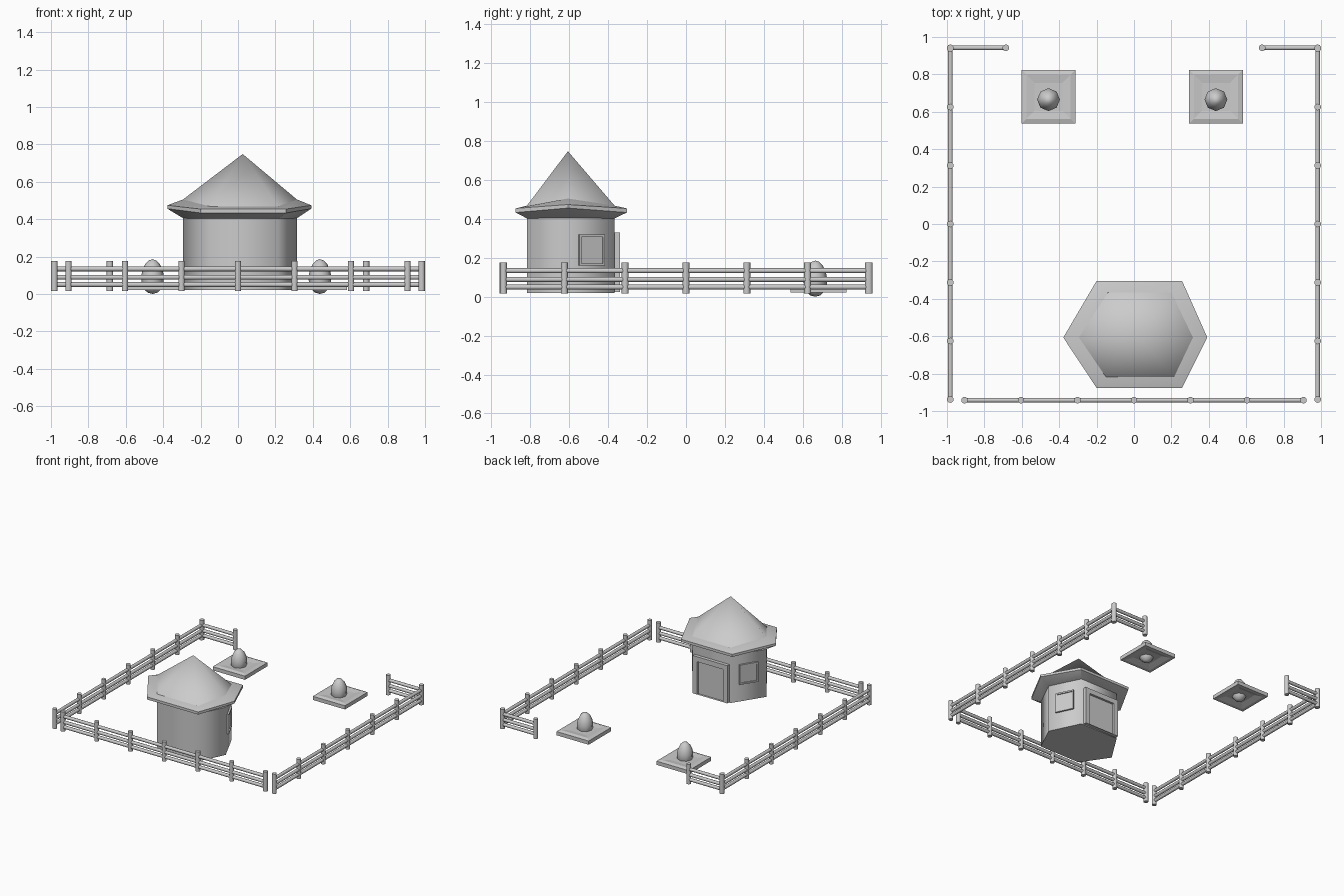
import bpy, bmesh, math
from mathutils import Vector, Matrix

if "Cube" in bpy.data.objects:
    bpy.data.objects.remove(bpy.data.objects["Cube"])


def finish(name, bm, angle):
    """Turn a bmesh into an object, smooth below the given angle (degrees)."""
    bmesh.ops.recalc_face_normals(bm, faces=bm.faces)
    me = bpy.data.meshes.new(name)
    bm.to_mesh(me)
    bm.free()
    ob = bpy.data.objects.new(name, me)
    bpy.context.collection.objects.link(ob)
    if angle:
        bpy.ops.object.select_all(action='DESELECT')
        ob.select_set(True)
        bpy.context.view_layer.objects.active = ob
        bpy.ops.object.shade_smooth_by_angle(angle=math.radians(angle))
    return ob


def loft(name, rings, angle=0, cap_start=True, cap_end=True):
    """Bridge a list of rings; a ring of one point makes a tip."""
    bm = bmesh.new()
    vs = [[bm.verts.new(p) for p in r] for r in rings]
    for a, b in zip(vs, vs[1:]):
        n = len(a)
        for i in range(n):
            j = (i + 1) % n
            if len(b) == 1:
                bm.faces.new((a[i], a[j], b[0]))
            else:
                bm.faces.new((a[i], a[j], b[j], b[i]))
    if cap_start:
        bm.faces.new(vs[0])
    if cap_end and len(vs[-1]) > 1:
        bm.faces.new(vs[-1])
    return finish(name, bm, angle)


def rod(bm, a, b, r):
    a, b = Vector(a), Vector(b)
    d = b - a
    m = Matrix.Translation((a + b) / 2) @ d.to_track_quat('Z', 'Y').to_matrix().to_4x4()
    bmesh.ops.create_cone(bm, cap_ends=True, segments=10, radius1=r, radius2=r,
                          depth=d.length, matrix=m)


# fence: posts along each run with three rails between the ends
def fence(name, a, b, spans):
    bm = bmesh.new()
    a, b = Vector(a), Vector(b)
    for i in range(spans + 1):
        p = a.lerp(b, i / spans)
        rod(bm, (p.x, p.y, 0.017), (p.x, p.y, 0.176), 0.018)
    for z in (0.05, 0.089, 0.134):
        rod(bm, (a.x, a.y, z), (b.x, b.y, z), 0.013)
    finish(name, bm, 40)


for side, s in (("left", -1), ("right", 1)):
    fence(side + "_fence", (s * 0.982, -0.938), (s * 0.982, 0.938), 6)
    fence(side + "_back_fence", (s * 0.982, 0.942), (s * 0.685, 0.942), 1)
fence("front_fence", (-0.906, -0.942), (0.906, -0.942), 6)


# egg pedestals: hollow square slabs with a shallow dish on top
def square(cx, cy, h, z):
    return [(cx + sx * h, cy + sy * h, z) for sx, sy in ((-1, -1), (1, -1), (1, 1), (-1, 1))]


for side, cx in (("left", -0.457), ("right", 0.438)):
    cy = 0.68
    loft(side + "_pedestal", [square(cx, cy, h, z) for h, z in
         ((0.075, 0.040), (0.120, 0.022), (0.144, 0.022), (0.144, 0.052),
          (0.118, 0.060), (0.075, 0.054))])
    bm = bmesh.new()
    bmesh.ops.create_uvsphere(bm, u_segments=8, v_segments=8, radius=1)
    for v in bm.verts:
        k = 0.061 * (1 - 0.12 * v.co.z)
        v.co = (cx + v.co.x * k, 0.665 + v.co.y * k, 0.093 + v.co.z * 0.093)
    finish(side + "_egg", bm, 60)

# house: six-sided walls
wall = [(-0.294, -0.607), (-0.15, -0.818), (0.214, -0.818),
        (0.315, -0.607), (0.2, -0.367), (-0.14, -0.367)]
eave = [(-0.378, -0.607), (-0.2, -0.876), (0.257, -0.876),
        (0.392, -0.607), (0.257, -0.304), (-0.2, -0.304)]


def ring(pts, z_side, z_end):
    """Hexagon ring whose two side corners sit at z_side."""
    return [(x, y, z_side if i % 3 == 0 else z_end) for i, (x, y) in enumerate(pts)]


loft("house_walls", [ring(wall, 0.02, 0.02), ring(wall, 0.42, 0.42)], 68)
# overhanging eave and smooth pointed roof
loft("roof_eave", [ring(wall, 0.405, 0.403), ring(eave, 0.456, 0.433),
                   ring(eave, 0.474, 0.454), ring(wall, 0.505, 0.468)], 30)
loft("roof_cone", [ring(wall, 0.505, 0.468), [(0.025, -0.607, 0.748)]], 75, cap_start=False)


# framed panels (door and windows) standing on a wall
def framed_panel(name, centre, normal, w, z0, z1, border, out, recess):
    n = Vector((normal[0], normal[1], 0)).normalized()
    t = Vector((-n.y, n.x, 0))
    c = Vector((centre[0], centre[1], 0))

    def rect(inset, depth, bottom):
        h = w / 2 - inset
        return [c + t * u + n * depth + Vector((0, 0, z)) for u, z in
                ((-h, z0 + bottom), (h, z0 + bottom), (h, z1 - inset), (-h, z1 - inset))]

    foot = 0 if name == "door" else border
    loft(name, [rect(0, -0.02, 0), rect(0, out, 0), rect(border, out, foot),
                rect(border, out - recess, foot)])


framed_panel("door", (0.024, -0.367), (0, 1), 0.31, 0.025, 0.33, 0.04, 0.027, 0.018)
for name, i, j in (("right_window", 3, 4), ("left_window", 5, 0)):
    a, b = Vector(wall[i]), Vector(wall[j])
    d = b - a
    framed_panel(name, (a + b) / 2, (d.y, -d.x), 0.146, 0.16, 0.32, 0.012, 0.014, 0.008)
